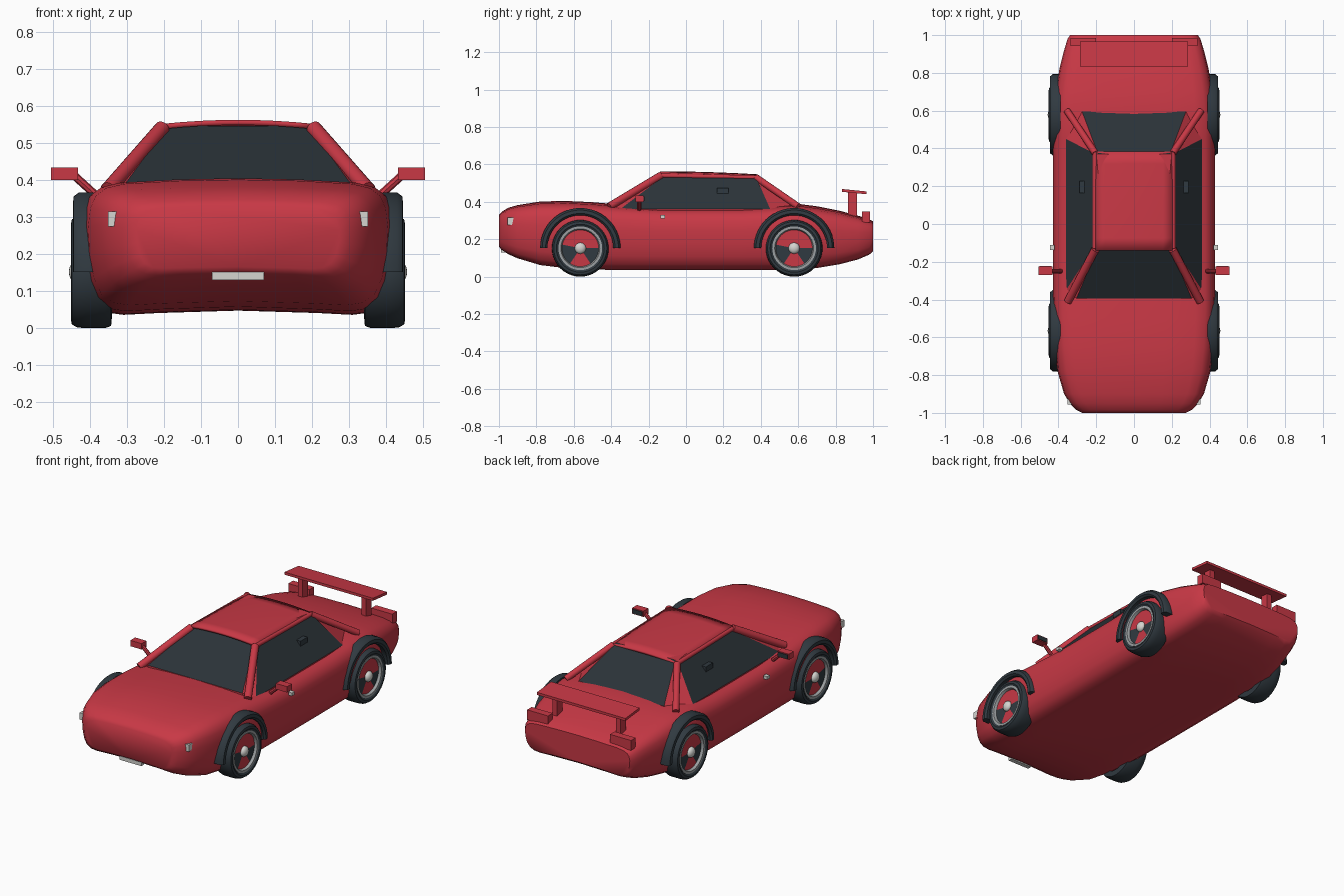
import bpy, bmesh, math
from mathutils import Vector

if "Cube" in bpy.data.objects:
    bpy.data.objects.remove(bpy.data.objects["Cube"])

def mat(name, col):
    m = bpy.data.materials.new(name)
    m.diffuse_color = (*col, 1)
    m.use_nodes = True
    m.node_tree.nodes["Principled BSDF"].inputs["Base Color"].default_value = m.diffuse_color
    return m

RED = mat("red paint", (0.58, 0.04, 0.06))
DARK = mat("dark rubber", (0.03, 0.042, 0.052))
GLASS = mat("dark glass", (0.024, 0.033, 0.04))
RIM = mat("rim grey", (0.33, 0.35, 0.36))
LIGHT = mat("light grey", (0.66, 0.66, 0.63))

def make(name, verts, faces, mats, rule=None, smooth=None):
    me = bpy.data.meshes.new(name)
    me.from_pydata([tuple(v) for v in verts], [], faces)
    bm = bmesh.new()
    bm.from_mesh(me)
    bmesh.ops.recalc_face_normals(bm, faces=bm.faces)
    bm.to_mesh(me)
    bm.free()
    for m in mats:
        me.materials.append(m)
    if rule:
        for p in me.polygons:
            p.material_index = rule(p)
    ob = bpy.data.objects.new(name, me)
    bpy.context.collection.objects.link(ob)
    if smooth:
        bpy.ops.object.select_all(action='DESELECT')
        bpy.context.view_layer.objects.active = ob
        ob.select_set(True)
        bpy.ops.object.shade_smooth_by_angle(angle=math.radians(smooth))
    return ob

def box(name, x, y, z, m):
    v = [(a, b, c) for a in x for b in y for c in z]
    f = [(0, 1, 3, 2), (4, 6, 7, 5), (0, 4, 5, 1), (2, 3, 7, 6), (0, 2, 6, 4), (1, 5, 7, 3)]
    return make(name, v, f, [m])

def rod(name, a, b, r, m, n=16):
    a, b = Vector(a), Vector(b)
    q = (b - a).to_track_quat('Z', 'Y')
    v = [p + q @ Vector((r * math.cos(t * math.tau / n), r * math.sin(t * math.tau / n), 0))
         for p in (a, b) for t in range(n)]
    f = [(i, (i + 1) % n, n + (i + 1) % n, n + i) for i in range(n)]
    f += [tuple(range(n)), tuple(range(n, 2 * n))]
    return make(name, v, f, [m], smooth=40)

def sweep(name, s, cy, cz, prof, m, a0=0.0, a1=math.tau, n=40):
    """Turn a closed (radius, x) profile about a wheel axis on side s."""
    full = a1 - a0 > 6.28
    rings = n if full else n + 1
    k = len(prof)
    v = []
    for i in range(rings):
        a = a0 + (a1 - a0) * i / n
        v += [(s * x, cy + r * math.cos(a), cz + r * math.sin(a)) for r, x in prof]
    f = [(i * k + j, i * k + (j + 1) % k, (i + 1) % rings * k + (j + 1) % k, (i + 1) % rings * k + j)
         for i in range(n) for j in range(k)]
    if not full:
        f += [tuple(range(k)), tuple(range(n * k, n * k + k))]
    return make(name, v, f, [m], smooth=40)

# Body shell: stations of (y, half width, bottom, top)
stations = [(-1, .275, .16, .325), (-.985, .305, .143, .34), (-.95, .34, .12, .36), (-.9, .37, .098, .373),
            (-.78, .405, .062, .39), (-.65, .42, .046, .393), (-.5, .428, .038, .386), (-.38, .43, .036, .376),
            (-.15, .43, .036, .362), (.3, .43, .036, .362), (.45, .43, .036, .37), (.58, .428, .038, .38),
            (.7, .415, .046, .365), (.82, .395, .066, .343), (.92, .37, .092, .318), (.98, .352, .118, .30),
            (1, .338, .135, .29)]
half = [(0, .035), (.5, .015), (.72, 0), (.83, .02), (.91, .09), (.96, .22), (.99, .42), (1, .65),
        (.985, .8), (.95, .9), (.88, .965), (.76, 1), (.4, 1.025), (0, 1.035)]
section = half + [(-a, b) for a, b in half[-2:0:-1]]
K = len(section)
verts = [(a * w, y, lo + b * (hi - lo)) for y, w, lo, hi in stations for a, b in section]
faces = [(i * K + j, i * K + (j + 1) % K, (i + 1) * K + (j + 1) % K, (i + 1) * K + j)
         for i in range(len(stations) - 1) for j in range(K)]
faces += [tuple(range(K)), tuple(range(len(verts) - K, len(verts)))]
make("body", verts, faces, [RED], smooth=50)

# Cabin: tapered eight-sided block, glass on four sides, paint on the corners
def ring(pts):
    return pts + [(-x, y, z) for x, y, z in reversed(pts)]
low = ring([(.305, -.395, .39), (.36, -.35, .362), (.36, .45, .362), (.275, .595, .383)])
high = ring([(.19, -.12, .547), (.213, -.125, .533), (.213, .375, .53), (.19, .37, .543)])
base = [(x, y, .33) for x, y, z in low]
faces = [(r + i, r + (i + 1) % 8, r + 8 + (i + 1) % 8, r + 8 + i) for r in (0, 8) for i in range(8)]
faces += [tuple(range(16, 24))]
make("cabin", base + low + high, faces, [RED, GLASS],
     lambda p: 1 if 8 <= p.index < 16 and p.index % 2 == 1 else 0)

# Roof panel: gently arched grid with thickness
NX, NY = 8, 8
verts, faces = [], []
for j in range(NY + 1):
    for i in range(NX + 1):
        u, t = -1 + 2 * i / NX, j / NY
        verts.append((.205 * u, -.14 + .525 * t, .563 - .011 * u * u - .016 * t * t))
for j in range(NY):
    for i in range(NX):
        a = j * (NX + 1) + i
        faces.append((a, a + 1, a + NX + 2, a + NX + 1))
roof = make("roof", verts, faces, [RED], smooth=40)
th = roof.modifiers.new("thickness", 'SOLIDIFY')
th.thickness = .014
th.offset = -1

# Spoiler wing
wing = box("spoiler_wing", (-.285, .285), (.835, .965), (.447, .462), RED)
for v in wing.data.vertices:
    v.co.z -= .1 * (v.co.y - .9)

for s, side in ((1, "right"), (-1, "left")):
    # Pillars and roof rails
    rod("front_pillar_" + side, (s * .205, -.135, .54), (s * .35, -.41, .375), .021, RED)
    rod("rear_pillar_" + side, (s * .205, .375, .53), (s * .355, .6, .375), .018, RED)
    rod("roof_rail_" + side, (s * .207, -.13, .54), (s * .207, .38, .53), .012, RED)
    # Mirror with glass on its rear face
    rod("mirror_arm_" + side, (s * .385, -.25, .36), (s * .44, -.25, .41), .011, RED, 8)
    box("mirror_" + side, (s * .432, s * .505), (-.27, -.226), (.40, .434), RED)
    box("mirror_glass_" + side, (s * .438, s * .499), (-.226, -.222), (.405, .429), GLASS)
    # Handles, window vents and headlights
    box("door_handle_" + side, (s * .42, s * .444), (-.137, -.112), (.312, .33), LIGHT)
    box("window_vent_" + side, (s * .255, s * .288), (.165, .228), (.445, .475), DARK)
    box("headlight_" + side, (s * .312, s * .352), (-.955, -.92), (.275, .315), LIGHT)
    # Spoiler posts and tail blocks
    box("spoiler_post_" + side, (s * .19, s * .22), (.865, .915), (.32, .45), RED)
    box("tail_block_" + side, (s * .2, s * .335), (.942, .985), (.29, .348), RED)
    for cy, end in ((-.565, "front"), (.578, "rear")):
        tag = end + "_" + side
        # Wheel: tyre, rim, inner disc with dark wedges, hub
        sweep("tyre_" + tag, s, cy, .152,
              [(.115, .443), (.128, .452), (.142, .449), (.15, .435), (.152, .41), (.152, .36),
               (.146, .343), (.115, .34)], DARK)
        sweep("rim_" + tag, s, cy, .152, [(.098, .436), (.104, .447), (.117, .447), (.117, .40), (.098, .40)], RIM)
        n = 32
        pts = [(s * .433, cy, .152)] + [(s * .433, cy + .1 * math.cos(i * math.tau / n),
                                         .152 + .1 * math.sin(i * math.tau / n)) for i in range(n)]
        make("wheel_disc_" + tag, pts, [(0, 1 + i, 1 + (i + 1) % n) for i in range(n)], [RED, DARK],
             lambda p: 1 if 15 <= p.index < 21 or p.index >= 27 else 0)
        rod("hub_shaft_" + tag, (s * .40, cy, .152), (s * .446, cy, .152), .022, RIM)
        bpy.ops.mesh.primitive_uv_sphere_add(segments=20, ring_count=10, radius=.03, location=(s * .436, cy, .152))
        hub = bpy.context.object
        hub.name = "hub_" + tag
        hub.scale.x = .7
        hub.data.materials.append(LIGHT)
        bpy.ops.object.shade_smooth()
        # Arch flare over the wheel
        sweep("wheel_arch_" + tag, s, cy, .152,
              [(.176, .40), (.176, .436), (.186, .446), (.204, .444), (.215, .43), (.215, .39)],
              DARK, 0, math.pi, 28)

# Number plate under the nose
box("number_plate", (-.07, .07), (-.99, -.965), (.13, .152), LIGHT)
